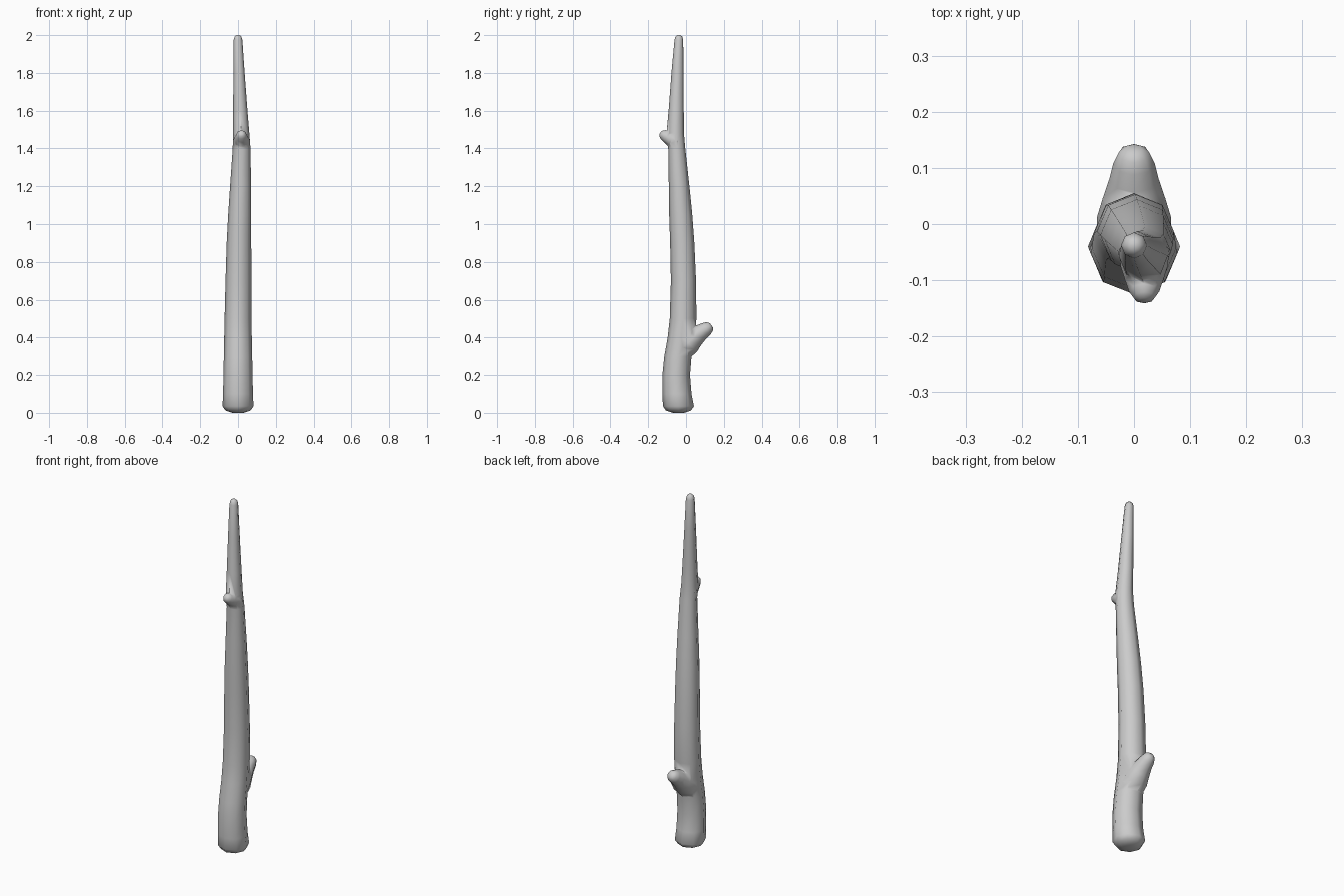
import bpy, bmesh, math
from mathutils import Vector

if "Cube" in bpy.data.objects:
    bpy.data.objects.remove(bpy.data.objects["Cube"])

SIDES = 8


def loft(name, rings):
    """Skin a closed tube over rings of (center, side axis, up axis)."""
    bm = bmesh.new()
    loops = []
    for c, u, v in rings:
        angles = [2 * math.pi * i / SIDES for i in range(SIDES)]
        loops.append([bm.verts.new(c + u * math.cos(a) + v * math.sin(a)) for a in angles])
    for a, b in zip(loops, loops[1:]):
        for i in range(SIDES):
            j = (i + 1) % SIDES
            bm.faces.new((a[i], a[j], b[j], b[i]))
    bm.faces.new(loops[0][::-1])
    bm.faces.new(loops[-1])
    bmesh.ops.recalc_face_normals(bm, faces=bm.faces)
    mesh = bpy.data.meshes.new(name)
    bm.to_mesh(mesh)
    bm.free()
    ob = bpy.data.objects.new(name, mesh)
    bpy.context.collection.objects.link(ob)
    return ob


def twig(name, x, path):
    """Short branch in the plane at x, path of (y, z, radius)."""
    pts = [Vector((x, y, z)) for y, z, r in path]
    rings = []
    for i, p in enumerate(pts):
        t = (pts[min(i + 1, len(pts) - 1)] - pts[max(i - 1, 0)]).normalized()
        side = Vector((1, 0, 0))
        r = path[i][2]
        rings.append((p, side * r, t.cross(side) * r))
    return loft(name, rings)


# Trunk: z, x min, x max, y min, y max
profile = [
    (0.000, -.030, .030, -.070, -.010),
    (0.012, -.066, .066, -.106, .026),
    (0.035, -.082, .082, -.122, .042),
    (0.10, -.079, .079, -.125, .029),
    (0.20, -.077, .077, -.125, .021),
    (0.30, -.075, .075, -.115, .029),
    (0.40, -.073, .073, -.097, .045),
    (0.50, -.071, .071, -.086, .055),
    (0.70, -.066, .071, -.080, .053),
    (0.90, -.060, .070, -.084, .044),
    (1.05, -.052, .070, -.089, .033),
    (1.20, -.042, .069, -.091, .018),
    (1.40, -.028, .066, -.094, -.004),
    (1.48, -.027, .060, -.103, -.011),
    (1.60, -.026, .050, -.092, -.012),
    (1.80, -.024, .035, -.077, -.013),
    (1.975, -.023, .023, -.061, -.015),
    (1.992, -.018, .018, -.056, -.020),
    (2.000, -.008, .008, -.046, -.030),
]
rings = [(Vector(((a + b) / 2, (c + d) / 2, z)), Vector(((b - a) / 2, 0, 0)), Vector((0, (d - c) / 2, 0)))
         for z, a, b, c, d in profile]
trunk = loft("wooden_staff", rings)

# Lower branch stub at the back, upper stub at the front
stubs = [
    twig("lower_stub", 0, [(-.02, .345, .066), (.012, .372, .066), (.045, .405, .056), (.080, .428, .044),
                           (.108, .446, .037), (.126, .459, .028), (.134, .465, .014)]),
    twig("upper_stub", .018, [(-.045, 1.435, .045), (-.075, 1.448, .042), (-.100, 1.462, .034),
                              (-.120, 1.473, .027), (-.131, 1.480, .019), (-.136, 1.483, .009)]),
]

# Fuse the stubs into the trunk
bpy.context.view_layer.objects.active = trunk
for stub in stubs:
    mod = trunk.modifiers.new("fuse", 'BOOLEAN')
    mod.operation = 'UNION'
    mod.solver = 'EXACT'
    mod.object = stub
    bpy.ops.object.modifier_apply(modifier=mod.name)
    bpy.data.objects.remove(stub)

for poly in trunk.data.polygons:
    poly.use_smooth = True
